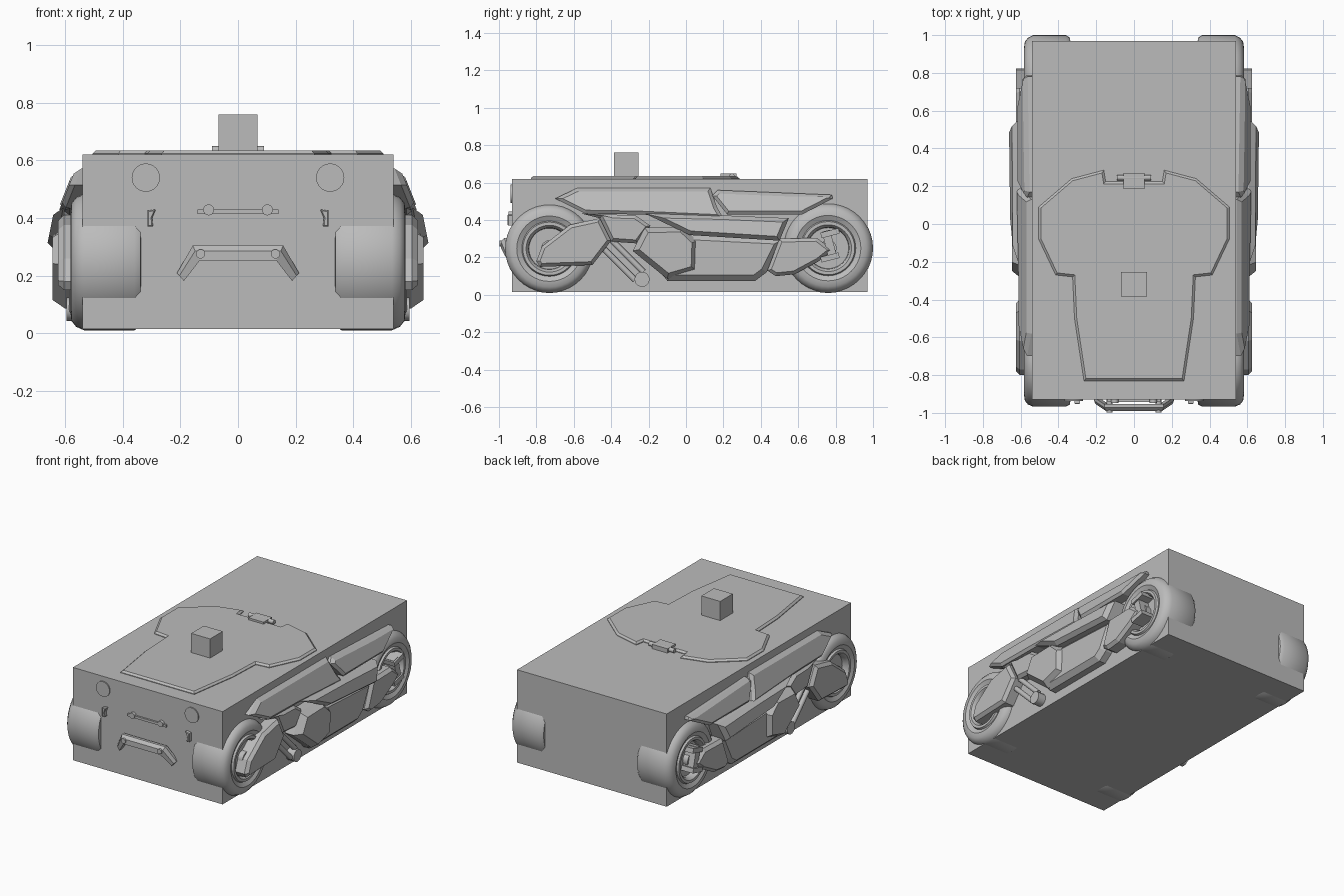
import bpy, bmesh, math
from mathutils import Vector, Matrix

cube = bpy.data.objects.get("Cube")
if cube:
    bpy.data.objects.remove(cube, do_unlink=True)

mat = bpy.data.materials.new("plain_grey")
mat.use_nodes = True
GREY = (0.5, 0.5, 0.5, 1)
mat.diffuse_color = GREY
mat.node_tree.nodes["Principled BSDF"].inputs["Base Color"].default_value = GREY


def finish(name, bm, mirror=False, smooth=False):
    """Turn a bmesh into an object, optionally mirrored across x."""
    bmesh.ops.recalc_face_normals(bm, faces=bm.faces)
    me = bpy.data.meshes.new(name)
    bm.to_mesh(me)
    bm.free()
    ob = bpy.data.objects.new(name, me)
    bpy.context.collection.objects.link(ob)
    me.materials.append(mat)
    if smooth:
        bpy.ops.object.select_all(action='DESELECT')
        ob.select_set(True)
        bpy.context.view_layer.objects.active = ob
        bpy.ops.object.shade_smooth_by_angle(angle=math.radians(35))
    if mirror:
        ob.modifiers.new("Mirror", 'MIRROR')
    return ob


def box(name, lo, hi, mirror=False, turn=0.0):
    bm = bmesh.new()
    lo, hi = Vector(lo), Vector(hi)
    bmesh.ops.create_cube(bm, size=1, matrix=Matrix.Translation((lo + hi) / 2)
                          @ Matrix.Rotation(turn, 4, 'X') @ Matrix.Diagonal((hi - lo).to_4d()))
    return finish(name, bm, mirror)


def rod(name, a, b, r, mirror=True, sides=20):
    """Cylinder between two points."""
    bm = bmesh.new()
    a, b = Vector(a), Vector(b)
    d = b - a
    m = Matrix.Translation((a + b) / 2) @ d.to_track_quat('Z', 'Y').to_matrix().to_4x4()
    bmesh.ops.create_cone(bm, cap_ends=True, segments=sides, radius1=r, radius2=r,
                          depth=d.length, matrix=m)
    return finish(name, bm, mirror, sides > 8)


def plate(bm, pts, direction, inset, rise):
    """Extrude an outline, then chamfer its outer face."""
    face = bm.faces.new([bm.verts.new(p) for p in pts])
    top = bmesh.ops.extrude_face_region(bm, geom=[face])['geom']
    bmesh.ops.translate(bm, vec=direction, verts=[v for v in top if isinstance(v, bmesh.types.BMVert)])
    outer = [f for f in top if isinstance(f, bmesh.types.BMFace)]
    bmesh.ops.inset_region(bm, faces=outer, thickness=inset, use_even_offset=True)
    bmesh.ops.translate(bm, vec=Vector(direction).normalized() * rise, verts=outer[0].verts[:])


def side_panel(name, outline, x, inset=0.018, rise=0.02, lean=0.0, low=0.43):
    """Chamfered panel on the flank; lean draws it inward with height."""
    bm = bmesh.new()
    start = 0.5
    plate(bm, [(start, y, z) for y, z in outline], (x - rise - start, 0, 0), inset, rise)
    for v in bm.verts:
        if v.co.x > start + 0.01:
            v.co.x -= lean * (v.co.z - low)
    return finish(name, bm, True)


def wheel(name, y, z, radius):
    """Revolve a tyre and rim section around the axle."""
    section = [(0.105, 0.50), (0.112, 0.565), (0.125, 0.58), (0.142, 0.58), (0.148, 0.568),
               (0.175, 0.582), (0.205, 0.578), (0.225, 0.562), (radius, 0.535),
               (radius, 0.36), (0.225, 0.338), (0.15, 0.335)]
    bm = bmesh.new()
    n = 40
    rings = []
    for i in range(n):
        a = 2 * math.pi * i / n
        rings.append([bm.verts.new((x, y + r * math.cos(a), z + r * math.sin(a))) for r, x in section])
    for i in range(n):
        p, q = rings[i], rings[(i + 1) % n]
        for j in range(len(section)):
            k = (j + 1) % len(section)
            bm.faces.new((p[j], p[k], q[k], q[j]))
    finish(name, bm, True, True)
    rod(name + "_hub", (0.5, y, z), (0.575, y, z), 0.045)


# Main block and the small cube on its lid
box("body_block", (-0.54, -0.93, 0.015), (0.54, 0.97, 0.62))
box("top_cube", (-0.068, -0.385, 0.62), (0.068, -0.255, 0.76))

# Lid with chamfered rim
half = [(0.07, 0.225), (0.15, 0.225), (0.16, 0.285), (0.33, 0.24), (0.505, 0.09), (0.505, -0.08),
        (0.415, -0.27), (0.325, -0.28), (0.315, -0.5), (0.265, -0.83)]
bm = bmesh.new()
outline = half + [(-x, y) for x, y in reversed(half)]
plate(bm, [(x, y, 0.61) for x, y in outline], (0, 0, 0.014), 0.012, 0.011)
finish("lid", bm)
box("lid_latch", (-0.055, 0.185, 0.62), (0.055, 0.27, 0.648))
rod("latch_hinge", (-0.09, 0.245, 0.635), (0.09, 0.245, 0.635), 0.014, False)

# Wheels
wheel("front_wheel", -0.73, 0.247, 0.237)
wheel("rear_wheel", 0.76, 0.25, 0.24)

# Flank panels, outlines as (y, z)
side_panel("front_blade", [(-0.70, 0.515), (-0.58, 0.572), (0.13, 0.572), (0.165, 0.47),
                           (0.2, 0.41), (-0.25, 0.43), (-0.54, 0.435)], 0.62, lean=0.4)
side_panel("rear_blade", [(0.17, 0.56), (0.78, 0.535), (0.785, 0.515), (0.62, 0.43),
                          (0.22, 0.43), (0.14, 0.53)], 0.625, lean=0.4)
side_panel("middle_band", [(-0.22, 0.435), (0.2, 0.425), (0.55, 0.41), (0.5, 0.29), (0.02, 0.32)],
           0.652, inset=0.022, rise=0.03, lean=0.2, low=0.36)
side_panel("lower_cover", [(-0.06, 0.37), (0.02, 0.325), (0.52, 0.3), (0.43, 0.12), (0.37, 0.075),
                           (-0.1, 0.075), (-0.2, 0.2)], 0.615, inset=0.03, rise=0.03)
side_panel("engine_cover", [(-0.285, 0.235), (-0.22, 0.36), (-0.02, 0.365), (0.06, 0.29),
                            (0.055, 0.13), (-0.1, 0.085)], 0.645, inset=0.028, rise=0.045)
side_panel("front_arm", [(-0.8, 0.18), (-0.77, 0.26), (-0.62, 0.375), (-0.46, 0.41),
                         (-0.4, 0.29), (-0.5, 0.16), (-0.78, 0.15)], 0.625)
side_panel("fork_joint", [(-0.56, 0.435), (-0.27, 0.425), (-0.19, 0.37), (-0.26, 0.275),
                          (-0.4, 0.285), (-0.46, 0.41)], 0.605)
side_panel("rear_arm", [(0.435, 0.13), (0.5, 0.3), (0.7, 0.305), (0.785, 0.24), (0.71, 0.18),
                        (0.58, 0.11), (0.48, 0.1)], 0.625)

# Rear suspension block, side struts and foot
box("rear_damper", (0.53, 0.745, 0.19), (0.615, 0.79, 0.345), True, 0.25)
for z in (0.2, 0.33):
    box("damper_clamp", (0.53, 0.72, z - 0.015), (0.625, 0.82, z + 0.015), True, 0.25)
for off in (-0.022, 0.022):
    rod("side_strut", (0.57, -0.42 + off, 0.27 + off), (0.57, -0.25 + off, 0.1 + off), 0.016)
rod("strut_foot", (0.53, -0.235, 0.083), (0.595, -0.235, 0.083), 0.04)

# Front lamps, hooks and cross rail
rod("front_lamp", (0.32, -0.92, 0.54), (0.32, -0.937, 0.54), 0.049, sides=32)
bm = bmesh.new()
plate(bm, [(x, -0.92, z) for x, z in ((0.285, 0.43), (0.315, 0.425), (0.315, 0.37),
                                      (0.295, 0.37), (0.298, 0.4))], (0, -0.03, 0), 0.004, 0.004)
finish("front_hook", bm, True)
box("cross_rail", (-0.14, -0.942, 0.414), (0.14, -0.92, 0.43))
rod("rail_stud", (0.102, -0.92, 0.428), (0.102, -0.948, 0.428), 0.019)

# Front guard bar: rectangular section swept along a bent path
bm = bmesh.new()
path = [(-0.2, -0.935, 0.195), (-0.145, -0.972, 0.278), (0.145, -0.972, 0.278), (0.2, -0.935, 0.195)]
rings = []
for x, y, z in path:
    s = 1 if x > 0 else -1
    e = 0.012 if abs(x) > 0.18 else 0.0
    up, dep = 0.026 - e, 0.018
    rings.append([bm.verts.new((x + s * k * 0.012, y + d, z + k * up))
                  for k, d in ((-1, dep), (-1, -dep), (0.3, -dep), (1, 0), (1, dep))])
for p, q in zip(rings, rings[1:]):
    for j in range(5):
        bm.faces.new((p[j], p[(j + 1) % 5], q[(j + 1) % 5], q[j]))
bm.faces.new(rings[0])
bm.faces.new(rings[-1])
finish("guard_bar", bm)
rod("guard_bolt", (0.13, -0.92, 0.275), (0.13, -0.998, 0.275), 0.016)
